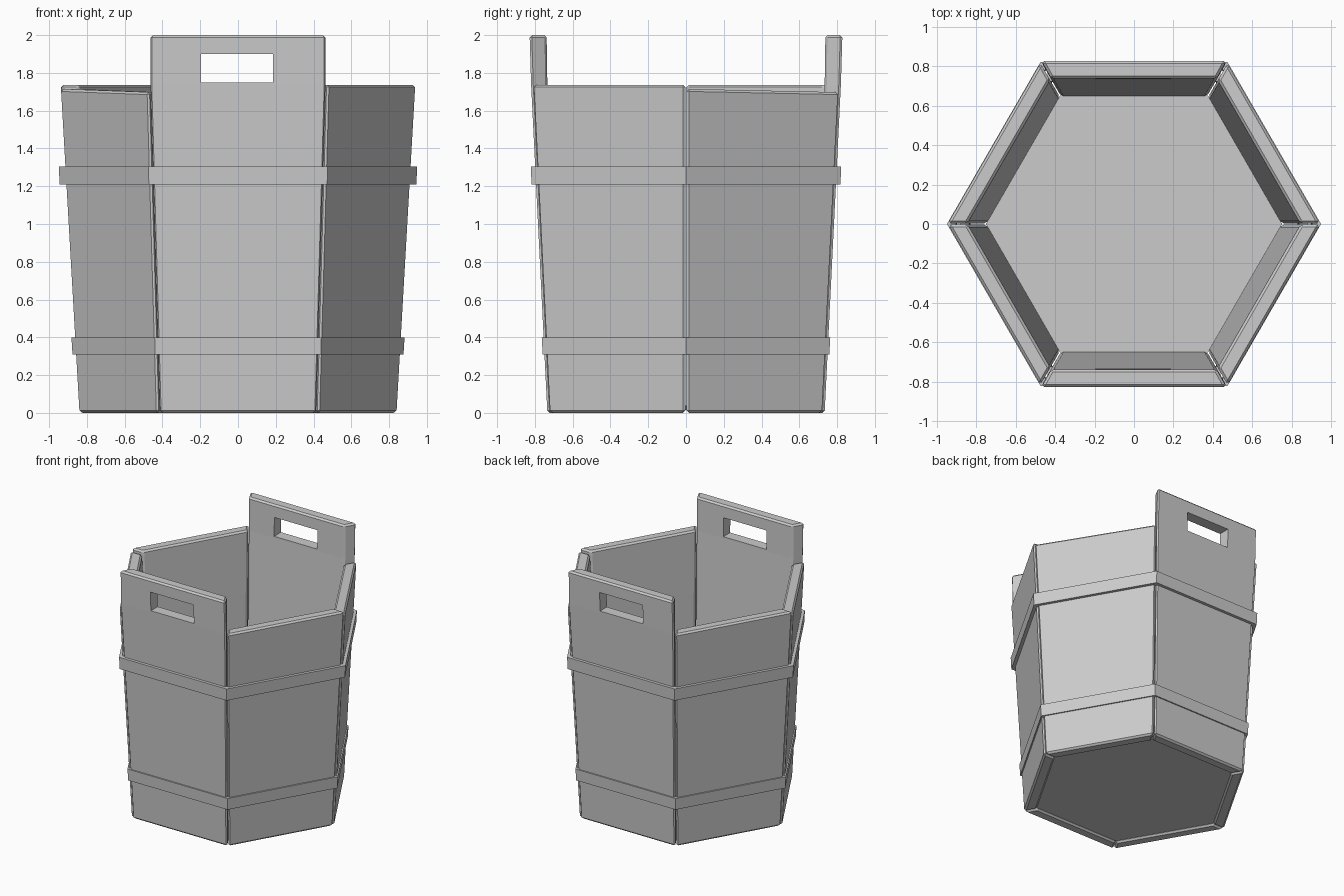
import bpy, bmesh
from math import tan, cos, sin, pi, radians
from mathutils import Matrix

if "Cube" in bpy.data.objects:
    bpy.data.objects.remove(bpy.data.objects["Cube"])

T30 = tan(radians(30))
BASE, SLOPE, THICK, GAP = 0.734, 0.0495, 0.086, 0.004


def make_object(name, bm):
    bmesh.ops.recalc_face_normals(bm, faces=bm.faces)
    me = bpy.data.meshes.new(name)
    bm.to_mesh(me)
    bm.free()
    ob = bpy.data.objects.new(name, me)
    bpy.context.collection.objects.link(ob)
    return ob


def skin(bm, rings):
    # closed solid through a stack of equal-sized loops
    rows = [[bm.verts.new(p) for p in r] for r in rings]
    n = len(rows[0])
    for a, b in zip(rows, rows[1:]):
        for i in range(n):
            j = (i + 1) % n
            bm.faces.new((a[i], a[j], b[j], b[i]))
    bm.faces.new(rows[0][::-1])
    bm.faces.new(rows[-1])


def section(zl, zr, outer=None, inner=None, z=None):
    # mitred stave cross-section facing -y; left and right ends may differ in height
    z = max(zl, zr) if z is None else z
    o = BASE + SLOPE * z if outer is None else outer
    i = o - THICK if inner is None else inner
    wo, wi = o * T30 - GAP, i * T30 - GAP
    return [(-wo, -o, zl), (wo, -o, zr), (wi, -i, zr), (-wi, -i, zl)]


def stave(name, rings, angle):
    bm = bmesh.new()
    skin(bm, rings)
    bmesh.ops.rotate(bm, verts=bm.verts, cent=(0, 0, 0),
                     matrix=Matrix.Rotation(radians(angle), 3, 'Z'))
    ob = make_object(name, bm)
    bv = ob.modifiers.new("Bevel", 'BEVEL')
    bv.width = 0.013
    bv.segments = 1
    bv.limit_method = 'ANGLE'
    bv.angle_limit = radians(35)
    return ob


def hexagon(r, z):
    return [(r * cos(k * pi / 3), r * sin(k * pi / 3), z) for k in range(6)]


# cutter for the two hand slots
bm = bmesh.new()
bmesh.ops.create_cube(bm, size=1, matrix=Matrix.Translation((-0.005, 0, 1.825))
                      @ Matrix.Diagonal((0.38, 2.4, 0.15, 1)))
cutter = make_object("slot_cutter", bm)
cutter.hide_render = True
cutter.display_type = 'WIRE'

# low staves: one diagonal pair is a little shorter and slanted
tall = section(1.737, 1.737)
short = section(1.698, 1.715)
for name, top, ang in (("stave_front_right", tall, 60), ("stave_back_right", short[:], 120),
                       ("stave_back_left", tall, 240), ("stave_front_left", short, 300)):
    if top is not tall:
        top = section(1.715, 1.698)
    stave(name, [section(0, 0), top], ang)

# tall handle staves with slots, upper part nearly upright
for name, ang in (("handle_stave_front", 0), ("handle_stave_back", 180)):
    mid = section(1.737, 1.737)
    top = [(x, y - (0.008 if k < 2 else 0.004), 2.0) for k, (x, y, z) in enumerate(mid)]
    ob = stave(name, [section(0, 0), mid, top], ang)
    cut = ob.modifiers.new("Slot", 'BOOLEAN')
    cut.operation = 'DIFFERENCE'
    cut.solver = 'EXACT'
    cut.object = cutter

# floor
bm = bmesh.new()
skin(bm, [hexagon(0.752, 0.015), hexagon(0.752, 0.04)])
make_object("floor", bm)

# hoops: hexagonal rings lofted around a closed four-point profile
for name, z0, z1, r0, r1 in (("lower_hoop", 0.308, 0.40, 0.876, 0.882),
                             ("upper_hoop", 1.21, 1.305, 0.944, 0.949)):
    bm = bmesh.new()
    loops = [[bm.verts.new(p) for p in hexagon(r, z)] for r, z in
             ((r0, z0), (r1, z1), (r1 - 0.045, z1), (r0 - 0.045, z0))]
    for k in range(4):
        a, b = loops[k], loops[(k + 1) % 4]
        for i in range(6):
            j = (i + 1) % 6
            bm.faces.new((a[i], a[j], b[j], b[i]))
    make_object(name, bm)
